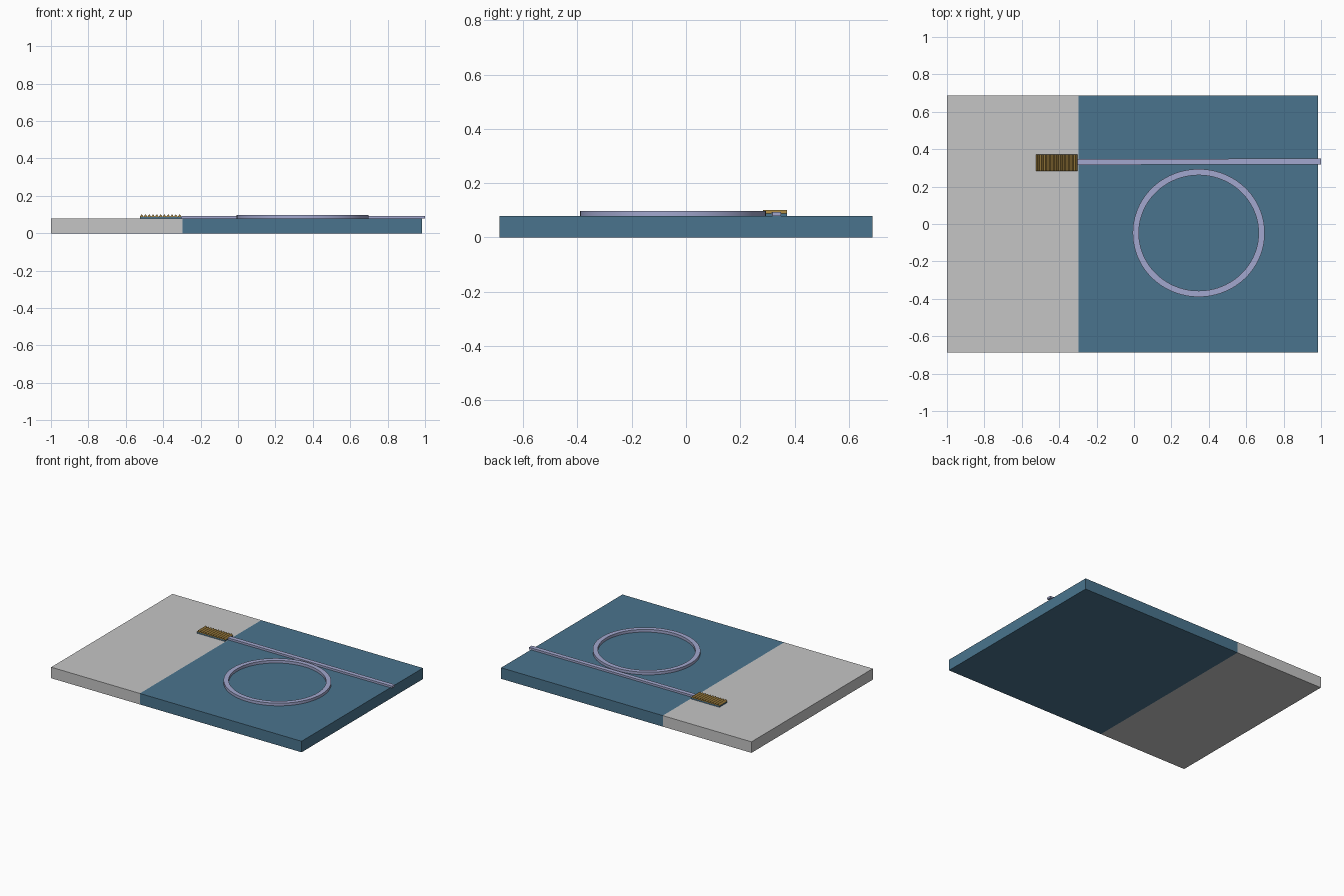
import bpy, bmesh, math

if "Cube" in bpy.data.objects:
    bpy.data.objects.remove(bpy.data.objects["Cube"])


def material(name, rgb):
    m = bpy.data.materials.new(name)
    m.diffuse_color = (*rgb, 1)
    m.use_nodes = True
    m.node_tree.nodes["Principled BSDF"].inputs["Base Color"].default_value = m.diffuse_color
    return m


GREY = material("light grey", (0.56, 0.56, 0.56))
BLUE = material("steel blue", (0.068, 0.175, 0.27))
LILAC = material("pale lilac", (0.36, 0.39, 0.62))
GOLD = material("dark gold", (0.36, 0.22, 0.05))


def finish(name, bm, *mats):
    bmesh.ops.recalc_face_normals(bm, faces=bm.faces)
    me = bpy.data.meshes.new(name)
    bm.to_mesh(me)
    bm.free()
    for m in mats:
        me.materials.append(m)
    ob = bpy.data.objects.new(name, me)
    bpy.context.collection.objects.link(ob)
    return ob


def add_box(bm, lo, hi):
    vs = bmesh.ops.create_cube(bm, size=1)["verts"]
    for v in vs:
        for i in range(3):
            v.co[i] = hi[i] if v.co[i] > 0 else lo[i]
    return vs


# Base slab, cut across into a grey end and a blue end
BASE_TOP = 0.079
SPLIT = -0.297
bm = bmesh.new()
add_box(bm, (-1, -0.687, 0), (0.985, 0.687, BASE_TOP))
bmesh.ops.bisect_plane(bm, geom=bm.verts[:] + bm.edges[:] + bm.faces[:],
                       plane_co=(SPLIT, 0, 0), plane_no=(1, 0, 0))
for f in bm.faces:
    f.material_index = 1 if f.calc_center_median().x > SPLIT else 0
finish("base_slab", bm, GREY, BLUE)

# Straight guide strip, very slightly skewed
bm = bmesh.new()
for v in add_box(bm, (-0.302, 0.316, BASE_TOP), (1.0, 0.347, 0.093)):
    v.co.y += 0.003 * (v.co.x + 0.302) / 1.302
finish("guide_strip", bm, LILAC)

# Ring: rectangular section swept round a near circle
bm = bmesh.new()
N, RX, RY, W, RING_TOP = 96, 0.353, 0.342, 0.033, 0.098
loops = []
for i in range(N):
    a = 2 * math.pi * i / N
    c, s = math.cos(a), math.sin(a)
    section = ((0, BASE_TOP), (0, RING_TOP), (W, RING_TOP), (W, BASE_TOP))
    loops.append([bm.verts.new((0.346 + (RX - w) * c, -0.048 + (RY - w) * s, z))
                  for w, z in section])
for i in range(N):
    a, b = loops[i], loops[(i + 1) % N]
    for j in range(4):
        k = (j + 1) % 4
        bm.faces.new((a[j], b[j], b[k], a[k]))
ring = finish("ring", bm, LILAC)
bpy.context.view_layer.objects.active = ring
ring.select_set(True)
bpy.ops.object.shade_smooth_by_angle(angle=math.radians(30))

# Grating pad under the teeth
X0, X1, Y0, Y1, PAD_TOP = -0.525, -0.302, 0.284, 0.372, 0.088
bm = bmesh.new()
add_box(bm, (X0, Y0, BASE_TOP), (X1, Y1, PAD_TOP))
finish("grating_pad", bm, BLUE)

# Row of triangular gold teeth
TEETH = 11
step = (X1 - X0) / TEETH
bm = bmesh.new()
for i in range(TEETH):
    x = X0 + i * step
    tri = ((x, PAD_TOP), (x + step, PAD_TOP), (x + step / 2, 0.102))
    f, b = [[bm.verts.new((px, y, pz)) for px, pz in tri] for y in (Y0, Y1)]
    bm.faces.new(f)
    bm.faces.new(b[::-1])
    for j in range(3):
        k = (j + 1) % 3
        bm.faces.new((f[j], b[j], b[k], f[k]))
finish("grating_teeth", bm, GOLD)
